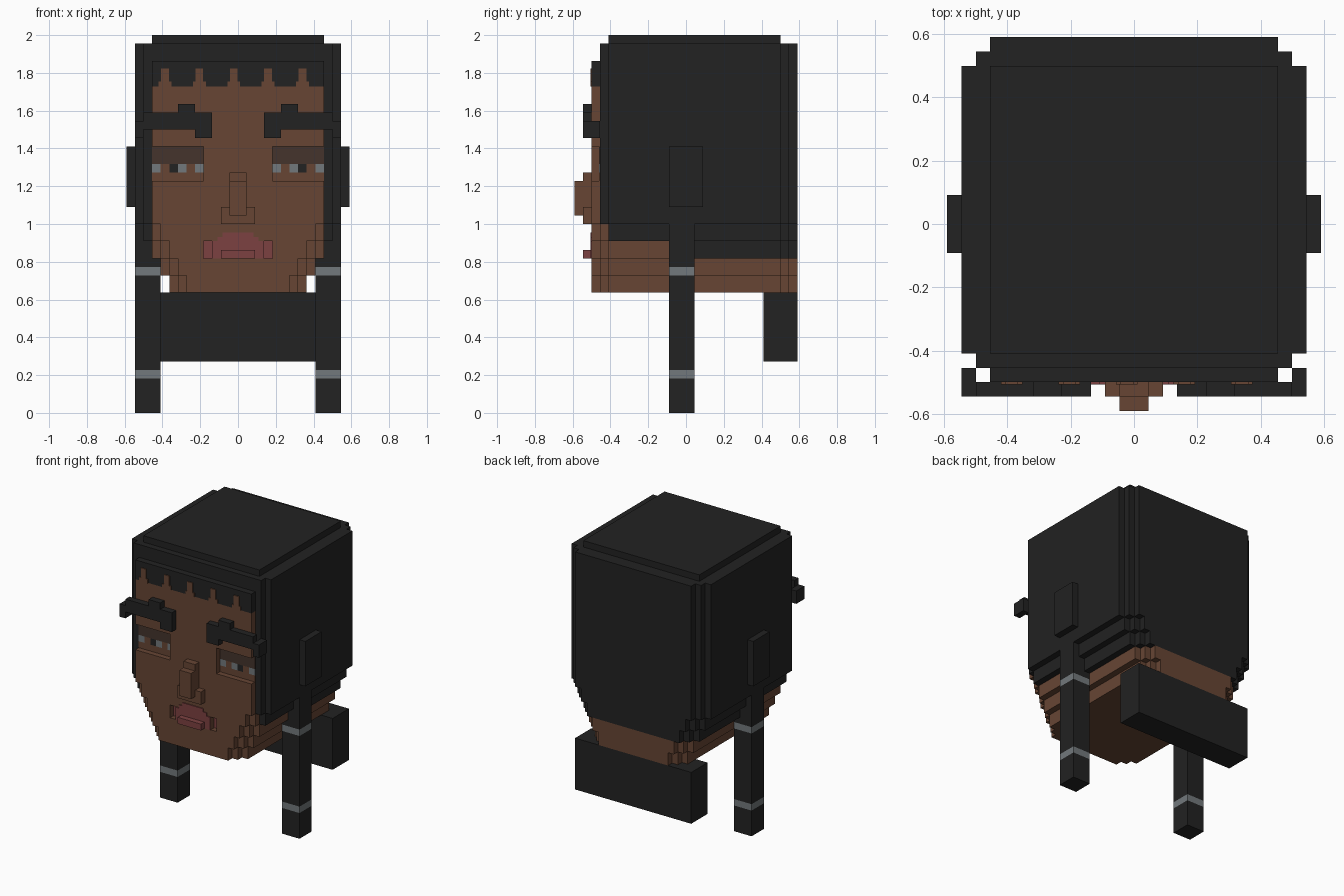
import bpy
import bmesh
from mathutils import Matrix

cube = bpy.data.objects.get("Cube")
if cube:
    bpy.data.objects.remove(cube)

U = 1 / 22  # size of one block
THIN = 0.15  # plate thickness in blocks


def material(name, rgb):
    mat = bpy.data.materials.new(name)
    mat.use_nodes = True
    color = (*rgb, 1)
    mat.diffuse_color = color
    bsdf = mat.node_tree.nodes["Principled BSDF"]
    bsdf.inputs["Base Color"].default_value = color
    bsdf.inputs["Roughness"].default_value = 0.9
    return mat


BLACK = material("black hair", (0.016, 0.016, 0.016))
SKIN = material("brown skin", (0.135, 0.06, 0.034))
LID = material("dark brown lid", (0.058, 0.034, 0.025))
LIP = material("muted red lip", (0.2, 0.053, 0.053))
GREY = material("light grey", (0.17, 0.19, 0.2))


def part(name, mat, boxes):
    """One object made of boxes given as (x0, x1, y0, y1, z0, z1) in blocks."""
    bm = bmesh.new()
    for x0, x1, y0, y1, z0, z1 in boxes:
        middle = Matrix.Translation(((x0 + x1) / 2 * U, (y0 + y1) / 2 * U, (z0 + z1) / 2 * U))
        size = Matrix.Diagonal(((x1 - x0) * U, (y1 - y0) * U, (z1 - z0) * U, 1))
        bmesh.ops.create_cube(bm, size=1, matrix=middle @ size)
    mesh = bpy.data.meshes.new(name)
    bm.to_mesh(mesh)
    bm.free()
    mesh.materials.append(mat)
    obj = bpy.data.objects.new(name, mesh)
    bpy.context.collection.objects.link(obj)
    return obj


def mid(half, y0, y1, z0, z1):
    """Box centred on x = 0."""
    return (-half, half, y0, y1, z0, z1)


def side(s, x0, x1, *rest):
    """Box on the left (s = 1) or right (s = -1)."""
    return (min(s * x0, s * x1), max(s * x0, s * x1), *rest)


def front_steps(half, z0, z1):
    return [mid(half - 1, -10, -9, z0, z1), mid(half - 2, -11, -10, z0, z1)]


def back_steps(half, z0, z1):
    return [mid(half - 1, 11, 12, z0, z1), mid(half - 2, 12, 13, z0, z1)]


# Jaw and chin in stepped layers
jaw = []
for half, z in ((8, 14), (9, 16)):
    jaw += [mid(half, -9, 11, z, z + 2)]
    jaw += front_steps(half, z, z + 2) + back_steps(half, z, z + 2)
jaw += [mid(10, -9, 1, 18, 20), mid(9, -10, -9, 18, 20), mid(3, -11, -10, 18, 20)]
jaw += [side(s, 4, 8, -11, -10, 18, 20) for s in (1, -1)]
jaw += front_steps(11, 20, 22)
part("jaw", SKIN, jaw)

# Face wall around the eye sockets
part("face", SKIN, [
    mid(10, -11, -10, 22, 27),
    mid(4, -11, -10, 27, 31),
    mid(10, -11, -10, 31, 38),
])

# Hair shell, lower back layers and raised crown
hair = [mid(12, -9, 11, 22, 43), mid(11, -10, -9, 22, 43)] + back_steps(12, 22, 43)
hair += [mid(11, -9, 11, 20, 22)] + back_steps(11, 20, 22)
hair += [mid(10, 1, 11, 18, 20)] + back_steps(10, 18, 20)
hair += [mid(10, -9, 11, 43, 44)]
part("hair", BLACK, hair)

# Fringe with narrow gaps showing the forehead
part("fringe", BLACK, [mid(10, -11, -10, 38, 41)])
gaps = []
for i in range(5):
    x = -8.5 + 4 * i
    gaps += [(x - 0.75, x + 0.75, -11 - THIN, -11, 38, 38.6),
             (x - 0.45, x + 0.45, -11 - THIN, -11, 38.6, 40.1)]
part("fringe_gaps", SKIN, gaps)

# Nose
part("nose", SKIN, [
    mid(2, -12, -11, 22, 24),
    mid(1, -12, -11, 24, 28),
    mid(1, -13, -12, 23, 27),
])

# Lips
part("lips", LIP, [
    mid(3, -11 - THIN, -11, 18, 20),
    mid(2.4, -11 - THIN, -11, 20, 20.5),
    mid(1.8, -11 - THIN, -11, 20.5, 21),
    mid(2, -12, -11, 18, 19),
    side(1, 3, 4, -10 - THIN, -10, 18, 20),
    side(-1, 3, 4, -10 - THIN, -10, 18, 20),
])

for s, label in ((1, "left"), (-1, "right")):
    # Eye inside its recessed socket
    eye = (-10 - THIN, -10, 28, 29)
    part(label + "_upper_lid", LID, [side(s, 4, 10, -10 - THIN, -10, 29, 31)])
    part(label + "_lower_lid", SKIN, [
        side(s, 4, 10, -10 - THIN, -10, 27, 28),
        side(s, 5, 6, *eye),
        side(s, 8, 9, *eye),
    ])
    part(label + "_eye_white", GREY, [side(s, x, x + 1, *eye) for x in (4, 6, 9)])
    part(label + "_pupil", BLACK, [side(s, 7, 8, *eye)])

    # Eyebrow wrapping round the temple
    part(label + "_eyebrow", BLACK, [
        side(s, 3, 5, -12, -11, 32, 35),
        side(s, 5, 11, -12, -11, 33, 35),
        side(s, 5, 7, -12, -11, 35, 36),
        side(s, 11, 12, -12, -10, 32, 34),
    ])

    # Ear cover
    part(label + "_ear_cover", BLACK, [side(s, 12, 13, -2, 2, 24, 31)])

    # Hanging braid with two grey rings
    part(label + "_braid", BLACK, [
        side(s, 9, 12, -2, 1, z0, z1) for z0, z1 in ((0, 4), (5, 16), (17, 22))
    ])
    part(label + "_braid_rings", GREY, [
        side(s, 9, 12, -2, 1, z, z + 1) for z in (4, 16)
    ])

# Hair hanging behind the neck
part("back_hair", BLACK, [mid(10, 9, 13, 6, 14)])
